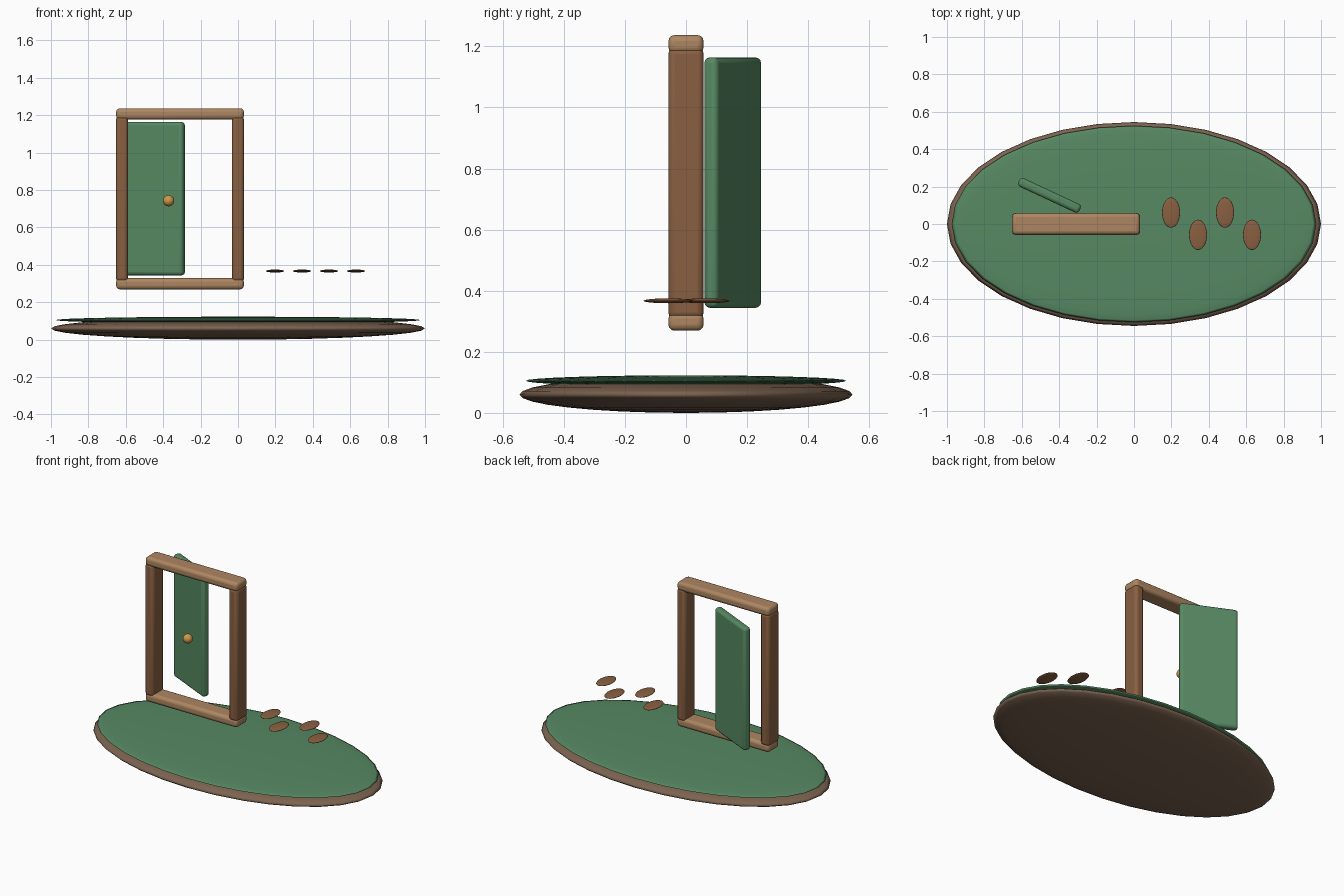
import bpy
import math

if "Cube" in bpy.data.objects:
    bpy.data.objects.remove(bpy.data.objects["Cube"])


def material(name, rgb):
    m = bpy.data.materials.new(name)
    m.diffuse_color = (*rgb, 1)
    m.use_nodes = True
    m.node_tree.nodes["Principled BSDF"].inputs["Base Color"].default_value = m.diffuse_color
    return m


GREEN = material("green", (0.095, 0.25, 0.125))
SOIL = material("soil", (0.20, 0.125, 0.08))
DARK_WOOD = material("dark_wood", (0.25, 0.117, 0.053))
LIGHT_WOOD = material("light_wood", (0.42, 0.24, 0.12))
BRASS = material("brass", (0.60, 0.32, 0.07))


def finish(name, mat):
    ob = bpy.context.object
    ob.name = name
    ob.data.materials.append(mat)
    return ob


def ellipsoid(name, loc, radii, mat, segments=32, rings=16):
    bpy.ops.mesh.primitive_uv_sphere_add(segments=segments, ring_count=rings, radius=1, location=loc)
    ob = finish(name, mat)
    ob.scale = radii
    bpy.ops.object.transform_apply(location=False, rotation=False, scale=True)
    bpy.ops.object.shade_smooth()
    return ob


def rounded_box(name, loc, size, mat, bevel=0.02, turn=0):
    bpy.ops.mesh.primitive_cube_add(size=1, location=loc)
    ob = finish(name, mat)
    ob.scale = size
    bpy.ops.object.transform_apply(location=False, rotation=False, scale=True)
    ob.rotation_euler.z = math.radians(turn)
    bpy.ops.object.shade_smooth_by_angle(angle=math.radians(35))
    mod = ob.modifiers.new("bevel", 'BEVEL')
    mod.width = bevel
    mod.segments = 3
    return ob


# oval island: soil with a thin grass cap
ellipsoid("soil_base", (0, 0, 0.06), (1.0, 0.545, 0.06), SOIL)
ellipsoid("grass_top", (0, 0, 0.105), (0.975, 0.525, 0.018), GREEN)

# door frame: two posts and two beams
for side, x in (("left", -0.62), ("right", 0.0)):
    rounded_box(side + "_post", (x, 0, 0.752), (0.065, 0.116, 0.885), DARK_WOOD)
for name, z in (("bottom_beam", 0.299), ("top_beam", 1.207)):
    rounded_box(name, (-0.31, 0, z), (0.683, 0.115, 0.06), LIGHT_WOOD)

# door leaf standing ajar behind the frame, with its knob
rounded_box("door", (-0.452, 0.153, 0.754), (0.36, 0.05, 0.82), GREEN, 0.018, -25)
ellipsoid("door_knob", (-0.371, 0.0, 0.743), (0.03, 0.03, 0.03), BRASS)

# floating stepping pads, alternating left and right
for i in range(4):
    y = 0.061 if i % 2 == 0 else -0.058
    ellipsoid(f"step_{i + 1}", (0.198 + 0.1443 * i, y, 0.367), (0.048, 0.081, 0.008), DARK_WOOD)
